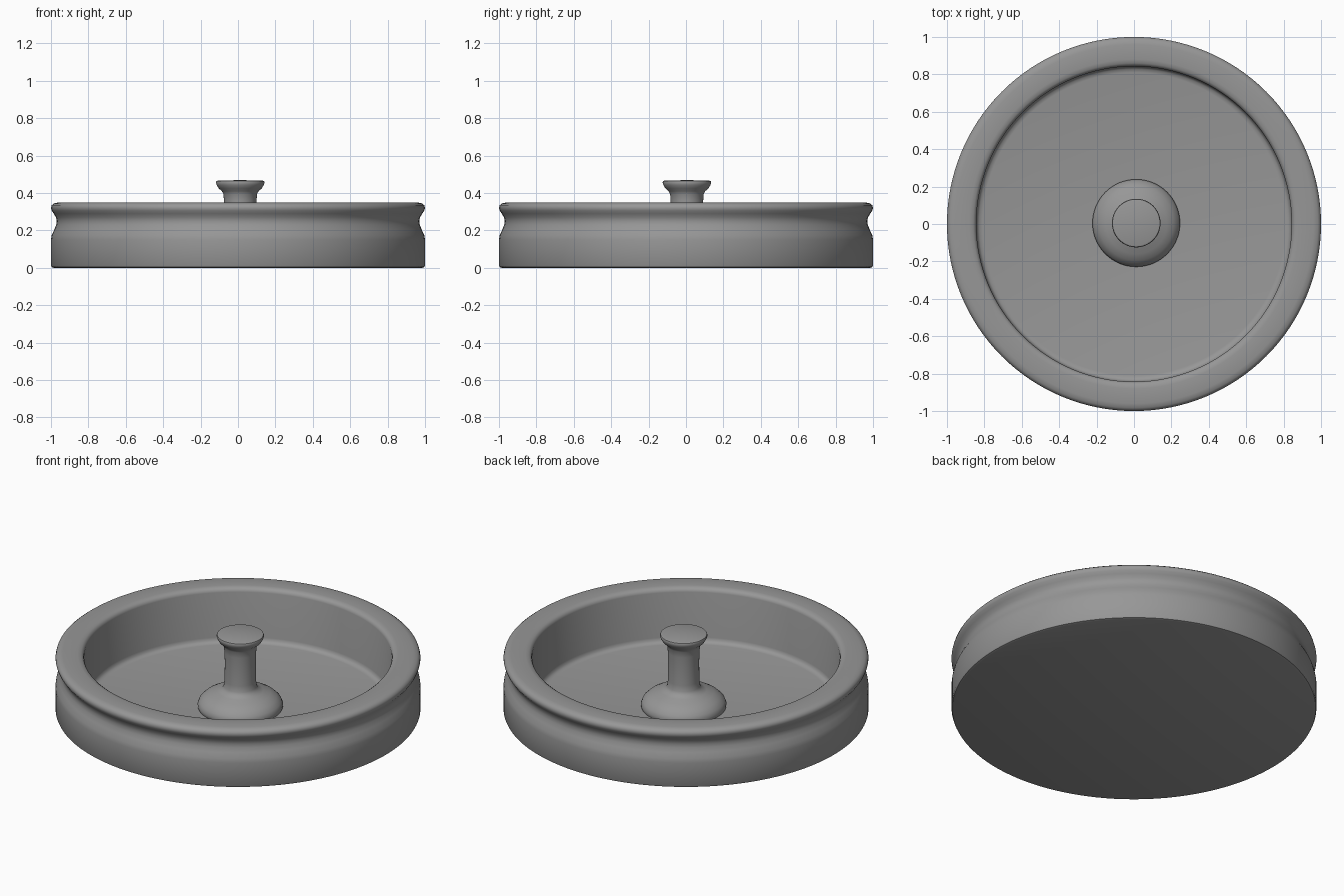
import bpy, bmesh, math

if "Cube" in bpy.data.objects:
    bpy.data.objects.remove(bpy.data.objects["Cube"])

# Dark grey finish shared by both parts
grey = bpy.data.materials.new("dark_grey")
grey.diffuse_color = (0.31, 0.31, 0.31, 1)
grey.use_nodes = True
grey.node_tree.nodes["Principled BSDF"].inputs["Base Color"].default_value = grey.diffuse_color


def lathe(name, profile, steps=128, centre=(0, 0)):
    """Revolve (radius, z) points about a vertical axis; radius 0 closes at the pole."""
    bm = bmesh.new()
    rings = []
    for r, z in profile:
        if r == 0:
            rings.append([bm.verts.new((0, 0, z))])
        else:
            rings.append([bm.verts.new((r * math.cos(2 * math.pi * i / steps),
                                        r * math.sin(2 * math.pi * i / steps), z))
                          for i in range(steps)])
    for a, b in zip(rings, rings[1:]):
        for i in range(steps):
            j = (i + 1) % steps
            if len(a) == 1:
                bm.faces.new((a[0], b[j], b[i]))
            elif len(b) == 1:
                bm.faces.new((a[i], a[j], b[0]))
            else:
                bm.faces.new((a[i], a[j], b[j], b[i]))
    bmesh.ops.recalc_face_normals(bm, faces=bm.faces)
    mesh = bpy.data.meshes.new(name)
    bm.to_mesh(mesh)
    bm.free()
    mesh.materials.append(grey)
    obj = bpy.data.objects.new(name, mesh)
    obj.location = (centre[0], centre[1], 0)
    bpy.context.collection.objects.link(obj)
    bpy.ops.object.select_all(action='DESELECT')
    obj.select_set(True)
    bpy.context.view_layer.objects.active = obj
    bpy.ops.object.shade_smooth_by_angle(angle=math.radians(40))
    return obj


# Shallow dish: flat underside, grooved outer wall, rounded rim, inner floor
FLOOR = 0.025
lathe("dish", [
    (0, 0), (0.985, 0), (0.996, 0.004), (1.0, 0.012), (1.0, 0.15),
    (0.996, 0.175), (0.982, 0.205), (0.972, 0.23), (0.969, 0.25),
    (0.973, 0.27), (0.985, 0.29), (0.996, 0.306), (1.0, 0.32),
    (0.996, 0.335), (0.983, 0.345), (0.96, 0.35), (0.88, 0.35),
    (0.86, 0.347), (0.848, 0.338), (0.843, 0.325),
    (0.843, FLOOR + 0.03), (0.838, FLOOR + 0.014), (0.828, FLOOR + 0.004),
    (0.81, FLOOR), (0, FLOOR)])

# Central handle: domed foot, slim stem, flared knob
lathe("handle", [
    (0, FLOOR - 0.01), (0.226, FLOOR - 0.01), (0.233, 0.03), (0.234, 0.045),
    (0.225, 0.068), (0.2, 0.092), (0.165, 0.112), (0.125, 0.125),
    (0.1, 0.137), (0.09, 0.155), (0.086, 0.19), (0.085, 0.30),
    (0.087, 0.36), (0.09, 0.395), (0.098, 0.41), (0.115, 0.425),
    (0.126, 0.443), (0.13, 0.456), (0.127, 0.464), (0.118, 0.467),
    (0, 0.469)], steps=64, centre=(0.012, 0.005))
